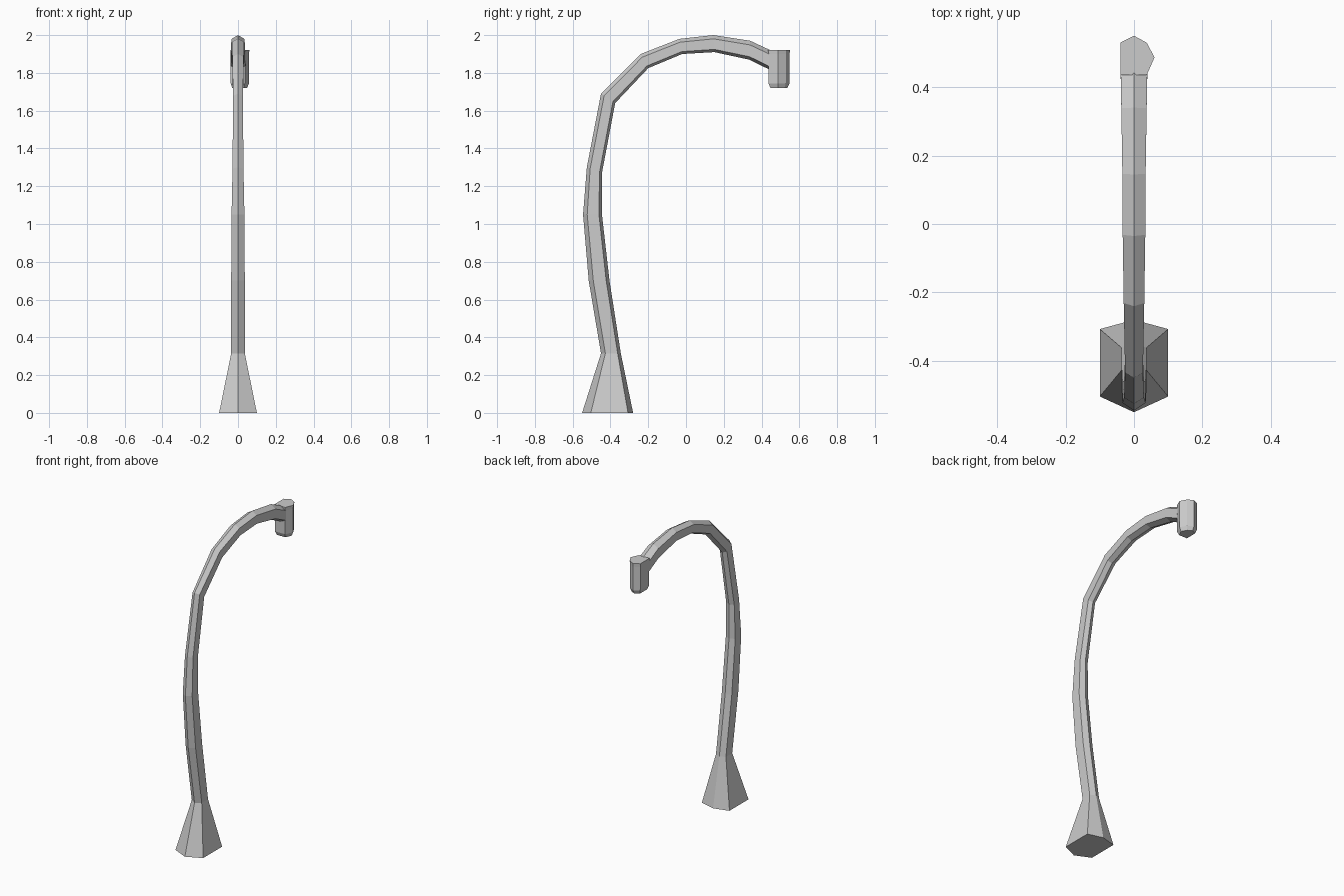
import bpy, bmesh
from mathutils import Vector

if "Cube" in bpy.data.objects:
    bpy.data.objects.remove(bpy.data.objects["Cube"])


def loft(name, rings):
    """Skin a stack of equal-sized vertex rings and cap both ends."""
    bm = bmesh.new()
    rows = [[bm.verts.new(p) for p in ring] for ring in rings]
    n = len(rows[0])
    for a, b in zip(rows, rows[1:]):
        for i in range(n):
            j = (i + 1) % n
            bm.faces.new((a[i], a[j], b[j], b[i]))
    bm.faces.new(rows[0][::-1])
    bm.faces.new(rows[-1])
    bmesh.ops.recalc_face_normals(bm, faces=bm.faces)
    mesh = bpy.data.meshes.new(name)
    bm.to_mesh(mesh)
    bm.free()
    obj = bpy.data.objects.new(name, mesh)
    bpy.context.collection.objects.link(obj)
    return obj


def hex_section(oy, oz, iy, iz, w, f0=0.22, f1=0.84):
    """Six-sided section between outer ridge and inner ridge, half width w."""
    o, i = Vector((0, oy, oz)), Vector((0, iy, iz))
    a, b, x = o.lerp(i, f0), o.lerp(i, f1), Vector((w, 0, 0))
    return [o, a + x, b + x, i, b - x, a - x]


# Flared foot and curved pole: outer y, z, inner y, z, half width
path = [
    (-0.45, 0.315, -0.345, 0.315, 0.036),
    (-0.515, 0.70, -0.405, 0.70, 0.036),
    (-0.545, 1.05, -0.445, 1.05, 0.034),
    (-0.525, 1.30, -0.445, 1.27, 0.029),
    (-0.45, 1.69, -0.375, 1.64, 0.026),
    (-0.24, 1.90, -0.20, 1.825, 0.030),
    (-0.035, 1.98, -0.02, 1.90, 0.033),
    (0.145, 2.0, 0.15, 1.91, 0.034),
    (0.34, 1.97, 0.335, 1.87, 0.037),
    (0.447, 1.92, 0.437, 1.82, 0.039),
]
foot = hex_section(-0.55, 0, -0.28, 0, 0.10, 0.17, 0.90)
loft("curved_pole", [foot] + [hex_section(*p) for p in path])

# Hanging lamp head, slightly lopsided, with a chamfered bottom
outline = [(-0.04, 0.435), (-0.04, 0.53), (0, 0.55),
           (0.037, 0.53), (0.06, 0.487), (0.037, 0.435)]


def head_ring(z, s):
    cx, cy = 0.005, 0.49
    return [(cx + (x - cx) * s, cy + (y - cy) * s, z) for x, y in outline]


loft("lamp_head", [head_ring(1.72, 0.78), head_ring(1.745, 0.97),
                   head_ring(1.90, 0.98), head_ring(1.922, 1.0)])
